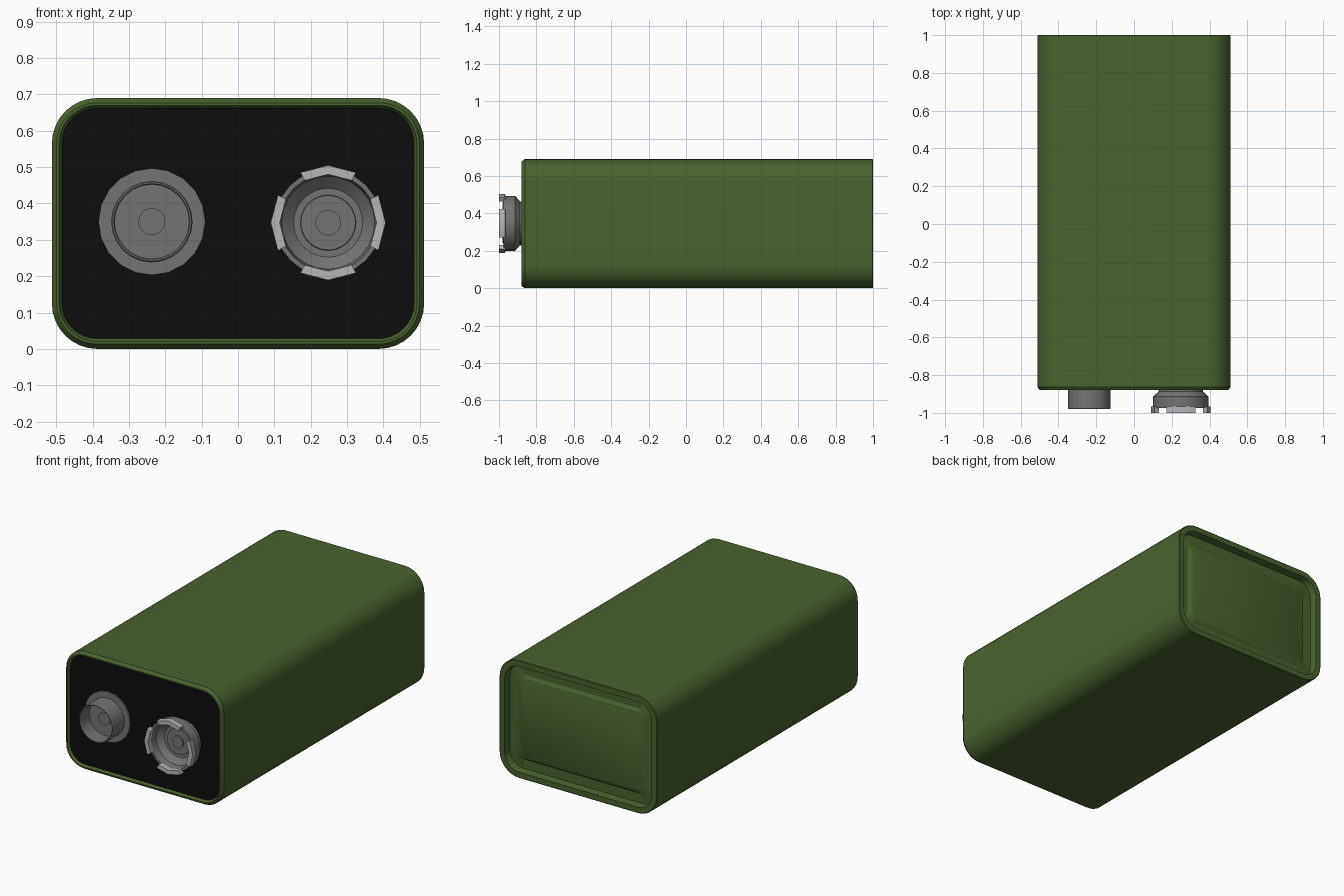
import bpy, bmesh
from math import sin, cos, pi, radians

cube = bpy.data.objects.get("Cube")
if cube:
    bpy.data.objects.remove(cube)


def material(name, rgb, rough=0.6):
    m = bpy.data.materials.new(name)
    m.use_nodes = True
    m.diffuse_color = (*rgb, 1)
    bsdf = m.node_tree.nodes["Principled BSDF"]
    bsdf.inputs["Base Color"].default_value = (*rgb, 1)
    bsdf.inputs["Roughness"].default_value = rough
    return m


GREEN = material("green casing", (0.065, 0.125, 0.027))
BLACK = material("black panel", (0.004, 0.004, 0.004))
STEEL = material("grey steel", (0.175, 0.175, 0.175))
BRIGHT = material("bright steel", (0.47, 0.47, 0.47))

MID_Z = 0.345


def finish(name, bm, mats):
    bmesh.ops.recalc_face_normals(bm, faces=bm.faces)
    mesh = bpy.data.meshes.new(name)
    bm.to_mesh(mesh)
    bm.free()
    for m in mats:
        mesh.materials.append(m)
    obj = bpy.data.objects.new(name, mesh)
    bpy.context.collection.objects.link(obj)
    bpy.ops.object.select_all(action='DESELECT')
    obj.select_set(True)
    bpy.context.view_layer.objects.active = obj
    bpy.ops.object.shade_smooth_by_angle(angle=radians(30))
    return obj


def skin(bm, rings):
    """Join successive rings of points with quads and close both ends."""
    loops = [[bm.verts.new(p) for p in ring] for ring in rings]
    n = len(loops[0])
    for a, b in zip(loops, loops[1:]):
        for i in range(n):
            j = (i + 1) % n
            bm.faces.new((a[i], a[j], b[j], b[i]))
    return bm.faces.new(loops[0]), bm.faces.new(loops[-1])


def rounded_rect(inset, y, steps=8):
    w, h, r = 0.512 - inset, MID_Z - inset, max(0.125 - inset, 0.04)
    pts = []
    for q, (sx, sz) in enumerate([(1, 1), (-1, 1), (-1, -1), (1, -1)]):
        for s in range(steps + 1):
            a = (q + s / steps) * pi / 2
            pts.append((sx * (w - r) + r * cos(a), y,
                        MID_Z + sz * (h - r) + r * sin(a)))
    return pts


def lathe(name, x, z, profile, sides, mat):
    """Turn a (radius, y) profile around a y-aligned axis."""
    bm = bmesh.new()
    skin(bm, [[(x + r * cos(2 * pi * i / sides), y, z + r * sin(2 * pi * i / sides))
               for i in range(sides)] for r, y in profile])
    return finish(name, bm, [mat])


# Casing: front lip, chamfer, sleeve, recessed back with raised inner panel
bm = bmesh.new()
front_cap, back_cap = skin(bm, [rounded_rect(i, y) for i, y in [
    (0.028, -0.865), (0.02, -0.88), (0.013, -0.88), (0, -0.862),
    (0, 0.997), (0.004, 1.0), (0.035, 1.0), (0.042, 0.96),
    (0.095, 0.96), (0.112, 0.972)]])
front_cap.material_index = 1
finish("casing", bm, [GREEN, BLACK])

# Plain round terminal: washer, open cup and rivet
LX, LZ = -0.237, 0.35
lathe("round_terminal_washer", LX, LZ,
      [(0.147, -0.86), (0.147, -0.874)], 20, STEEL)
lathe("round_terminal_cup", LX, LZ,
      [(0.112, -0.87), (0.112, -0.975), (0.109, -0.98), (0.105, -0.98),
       (0.102, -0.975), (0.102, -0.895)], 24, STEEL)
lathe("round_terminal_rivet", LX, LZ,
      [(0.037, -0.89), (0.037, -0.903)], 24, STEEL)

# Flared terminal: neck, wide open cup, stepped floor and rivet
RX, RZ = 0.248, 0.347
lathe("flared_terminal_cup", RX, RZ,
      [(0.118, -0.86), (0.118, -0.888), (0.147, -0.914), (0.147, -0.975),
       (0.134, -0.975), (0.128, -0.93), (0.095, -0.9)], 24, STEEL)
lathe("flared_terminal_step", RX, RZ,
      [(0.078, -0.895), (0.075, -0.906)], 24, STEEL)
lathe("flared_terminal_rivet", RX, RZ,
      [(0.035, -0.9), (0.035, -0.915)], 24, STEEL)

# Four bent snap tabs around the flared rim
for k, side in enumerate(["left", "top", "right", "bottom"]):
    bm = bmesh.new()
    rings = []
    for t in (-1, 0, 1):
        a = k * pi / 2 + t * radians(29)
        rings.append([(RX + r * cos(a), y, RZ + r * sin(a)) for r, y in
                      [(0.133, -0.972), (0.146, -0.965), (0.158, -0.967),
                       (0.158, -1.0), (0.133, -1.0)]])
    skin(bm, rings)
    finish("snap_tab_" + side, bm, [BRIGHT])
